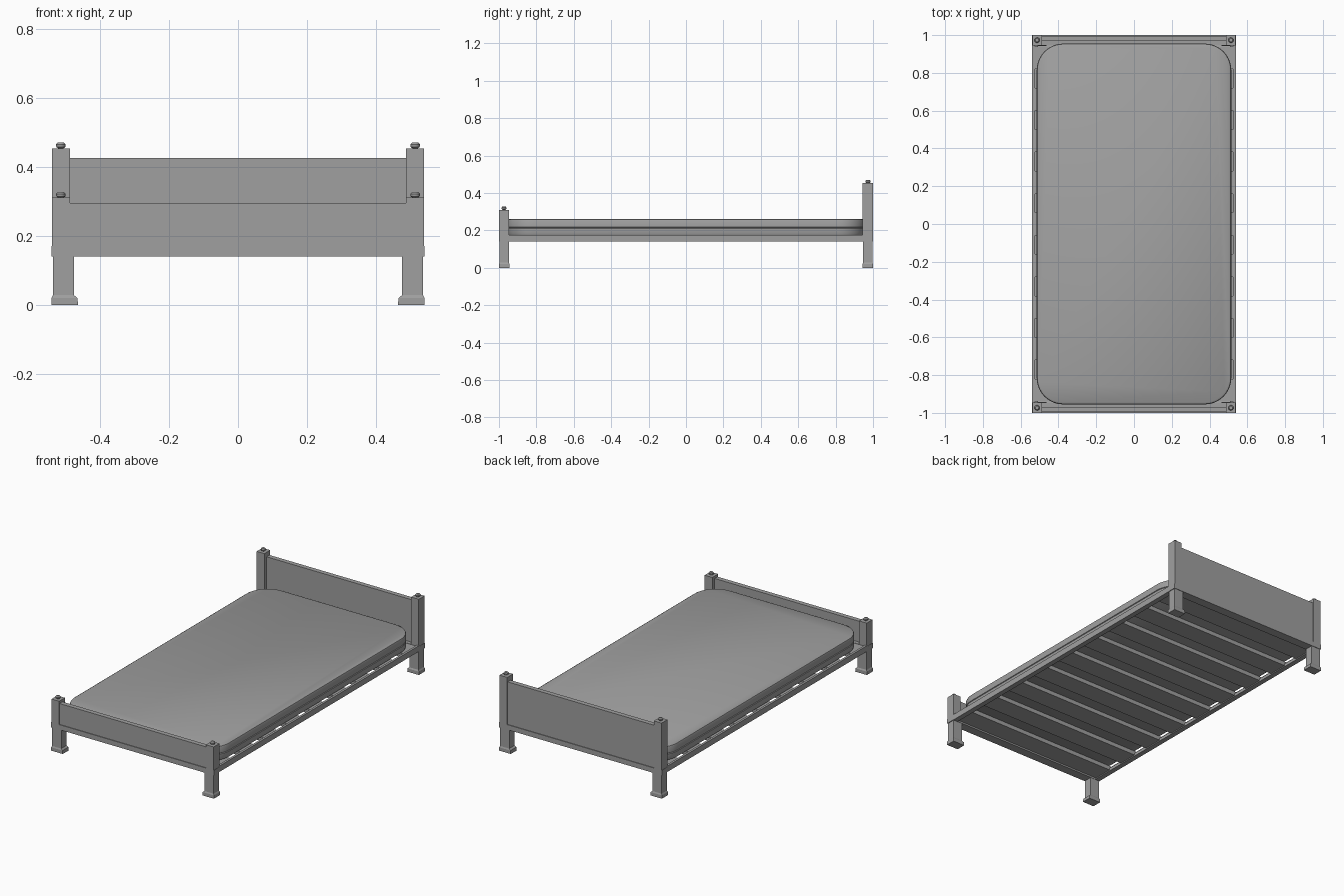
import bpy, bmesh, math
from mathutils import Matrix, Vector

cube = bpy.data.objects.get("Cube")
if cube:
    bpy.data.objects.remove(cube)

grey = bpy.data.materials.new("plain_grey")
grey.use_nodes = True
colour = (0.35, 0.35, 0.35, 1)
grey.diffuse_color = colour
grey.node_tree.nodes["Principled BSDF"].inputs["Base Color"].default_value = colour


def finish(name, bm, smooth=False):
    bmesh.ops.recalc_face_normals(bm, faces=bm.faces)
    mesh = bpy.data.meshes.new(name)
    bm.to_mesh(mesh)
    bm.free()
    mesh.materials.append(grey)
    obj = bpy.data.objects.new(name, mesh)
    bpy.context.scene.collection.objects.link(obj)
    if smooth:
        bpy.ops.object.select_all(action='DESELECT')
        obj.select_set(True)
        bpy.context.view_layer.objects.active = obj
        bpy.ops.object.shade_smooth_by_angle(angle=math.radians(35))
    return obj


def box(name, x, y, z):
    bm = bmesh.new()
    centre = Vector([(a + b) / 2 for a, b in (x, y, z)])
    size = [abs(b - a) for a, b in (x, y, z)]
    bmesh.ops.create_cube(bm, size=1, matrix=Matrix.Translation(centre) @ Matrix.Diagonal((*size, 1)))
    return finish(name, bm)


def loft(name, rings, smooth=False):
    bm = bmesh.new()
    loops = [[bm.verts.new(p) for p in ring] for ring in rings]
    n = len(loops[0])
    for low, high in zip(loops, loops[1:]):
        for i in range(n):
            j = (i + 1) % n
            bm.faces.new((low[i], low[j], high[j], high[i]))
    bm.faces.new(loops[0])
    bm.faces.new(loops[-1])
    return finish(name, bm, smooth)


def rectangle(x0, x1, y0, y1, z):
    return [(x0, y0, z), (x1, y0, z), (x1, y1, z), (x0, y1, z)]


def rounded(hx, hy, r, z, steps=10):
    ring = []
    for q, (sx, sy) in enumerate([(1, 1), (-1, 1), (-1, -1), (1, -1)]):
        for k in range(steps + 1):
            a = (q + k / steps) * math.pi / 2
            ring.append((sx * (hx - r) + r * math.cos(a), sy * (hy - r) + r * math.sin(a), z))
    return ring


def circle(x, y, r, z, n=12):
    return [(x + r * math.cos(2 * math.pi * k / n), y + r * math.sin(2 * math.pi * k / n), z) for k in range(n)]


RAIL_LOW, RAIL_TOP = 0.14, 0.175

# Corner posts, flared legs and knobs
for end, sy, top in (("foot", -1, 0.31), ("head", 1, 0.453)):
    for side, sx in (("left", 1), ("right", -1)):
        tag = f"{end}_{side}"
        box(f"{tag}_post", (sx * 0.487, sx * 0.538), (sy * 0.945, sy), (RAIL_LOW, top))
        loft(f"{tag}_leg", [rectangle(sx * a, sx * b, sy * c, sy * d, z) for a, b, c, d, z in (
            (0.463, 0.54, 0.943, 1, 0), (0.465, 0.54, 0.943, 1, 0.02),
            (0.475, 0.536, 0.947, 0.997, 0.028), (0.475, 0.536, 0.947, 0.997, RAIL_LOW))])
        loft(f"{tag}_knob", [circle(sx * 0.513, sy * 0.973, r, top + h) for r, h in (
            (0.008, 0), (0.013, 0.004), (0.014, 0.011), (0.009, 0.017))], True)

# End boards and the rails below them
for end, sy, top in (("foot", -1, 0.295), ("head", 1, 0.425)):
    box(f"{end}_board", (-0.488, 0.488), (sy * 0.968, sy * 0.996), (RAIL_LOW, top))
    box(f"{end}_rail", (-0.54, 0.54), (sy * 0.945, sy), (RAIL_LOW, RAIL_TOP - 0.005))

# Side rails with a low inner ledge
for side, sx in (("left", 1), ("right", -1)):
    box(f"{side}_rail", (sx * 0.525, sx * 0.539), (-0.95, 0.95), (RAIL_LOW, RAIL_TOP))
    box(f"{side}_ledge", (sx * 0.508, sx * 0.526), (-0.95, 0.95), (RAIL_LOW, RAIL_LOW + 0.018))

# Slats under the mattress
for i in range(9):
    y = -0.88 + i * 0.22
    box(f"slat_{i + 1}", (-0.526, 0.526), (y - 0.06, y + 0.06), (RAIL_LOW + 0.006, RAIL_TOP - 0.004))

# Mattress with a piped seam around its side
profile = [(0.012, 0.171), (0.003, 0.176), (0, 0.184), (0, 0.211), (0.005, 0.214),
           (0, 0.217), (0, 0.25), (0.003, 0.257), (0.012, 0.262)]
loft("mattress", [rounded(0.515 - d, 0.955 - d, 0.14 - d, z) for d, z in profile], True)
